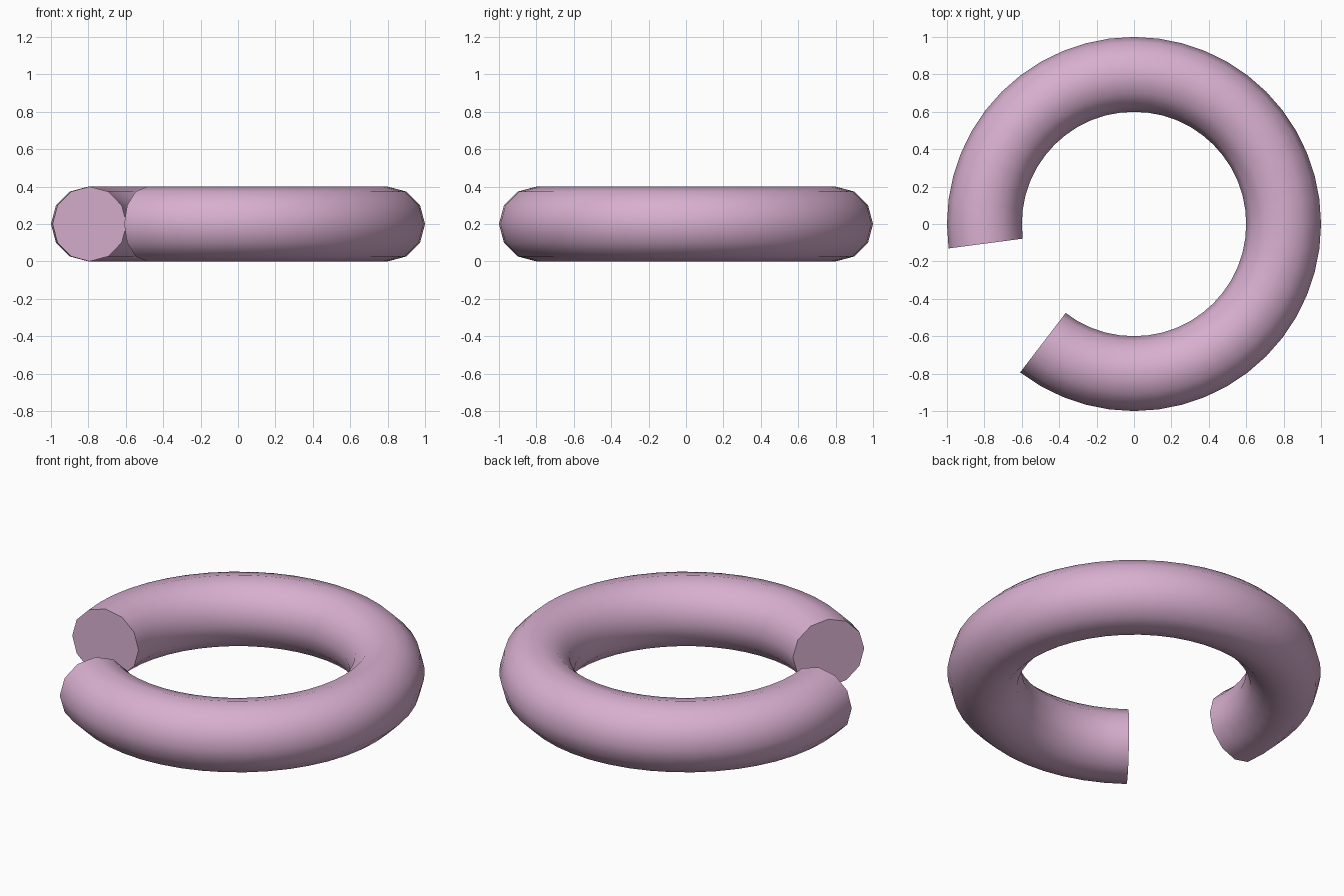
import bpy, bmesh
from math import sin, cos, radians, pi

if "Cube" in bpy.data.objects:
    bpy.data.objects.remove(bpy.data.objects["Cube"])

MAJOR, MINOR = 0.8, 0.2
SIDES, STEPS = 12, 42
START, SWEEP = radians(-127.5), radians(315)

bm = bmesh.new()

# 12-sided rings swept around the open circle
rings = []
for i in range(STEPS + 1):
    a = START + SWEEP * i / STEPS
    ring = []
    for j in range(SIDES):
        t = 2 * pi * j / SIDES
        r = MAJOR + MINOR * cos(t)
        ring.append(bm.verts.new((r * cos(a), r * sin(a), MINOR + MINOR * sin(t))))
    rings.append(ring)

# Tube wall
for r0, r1 in zip(rings, rings[1:]):
    for j in range(SIDES):
        k = (j + 1) % SIDES
        bm.faces.new((r0[j], r1[j], r1[k], r0[k]))

# Flat end caps
bm.faces.new(rings[0])
bm.faces.new(rings[-1])
bmesh.ops.recalc_face_normals(bm, faces=bm.faces)

mesh = bpy.data.meshes.new("open_ring")
bm.to_mesh(mesh)
bm.free()
ring_obj = bpy.data.objects.new("open_ring", mesh)
bpy.context.collection.objects.link(ring_obj)

# Pink material
pink = bpy.data.materials.new("pink")
pink.diffuse_color = (0.69, 0.43, 0.63, 1)
pink.use_nodes = True
pink.node_tree.nodes["Principled BSDF"].inputs["Base Color"].default_value = pink.diffuse_color
mesh.materials.append(pink)

# Smooth tube, sharp cap rims
bpy.context.view_layer.objects.active = ring_obj
ring_obj.select_set(True)
bpy.ops.object.shade_smooth_by_angle(angle=radians(45))
